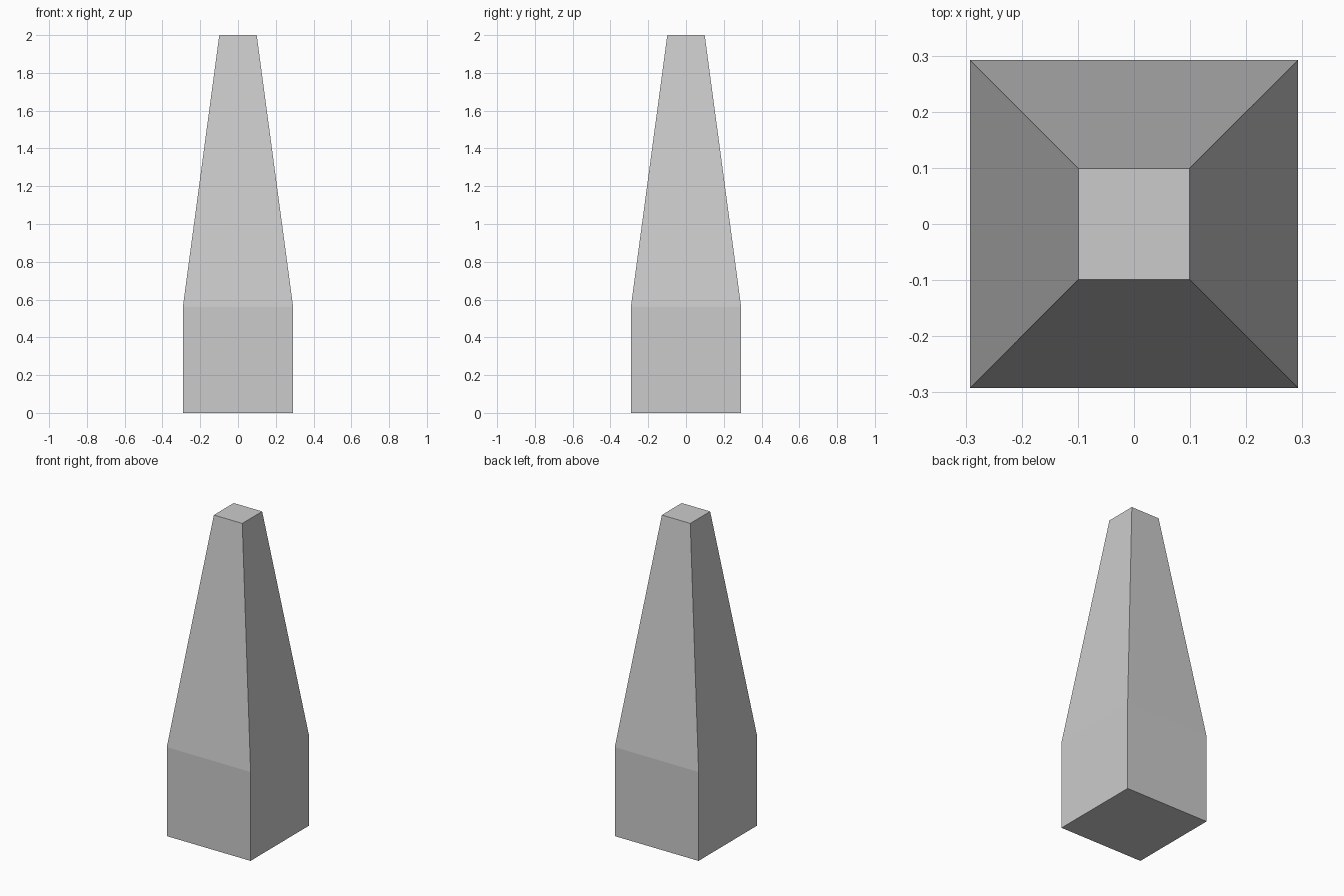
import bpy
import bmesh

if "Cube" in bpy.data.objects:
    bpy.data.objects.remove(bpy.data.objects["Cube"])

BASE, TIP = 0.292, 0.099        # half widths
SHOULDER, HEIGHT = 0.56, 2.0    # heights

bm = bmesh.new()

# Straight square block
bmesh.ops.create_cube(bm, size=1.0)
bmesh.ops.scale(bm, vec=(2 * BASE, 2 * BASE, SHOULDER), verts=bm.verts)
bmesh.ops.translate(bm, vec=(0, 0, SHOULDER / 2), verts=bm.verts)

# Extrude the top face upward and narrow it into the taper
bm.normal_update()
top = max(bm.faces, key=lambda f: f.calc_center_median().z)
new = bmesh.ops.extrude_discrete_faces(bm, faces=[top])["faces"][0]
for v in new.verts:
    v.co.x *= TIP / BASE
    v.co.y *= TIP / BASE
    v.co.z = HEIGHT

bmesh.ops.recalc_face_normals(bm, faces=bm.faces)
mesh = bpy.data.meshes.new("tapered_pillar")
bm.to_mesh(mesh)
bm.free()
bpy.context.collection.objects.link(bpy.data.objects.new("tapered_pillar", mesh))
